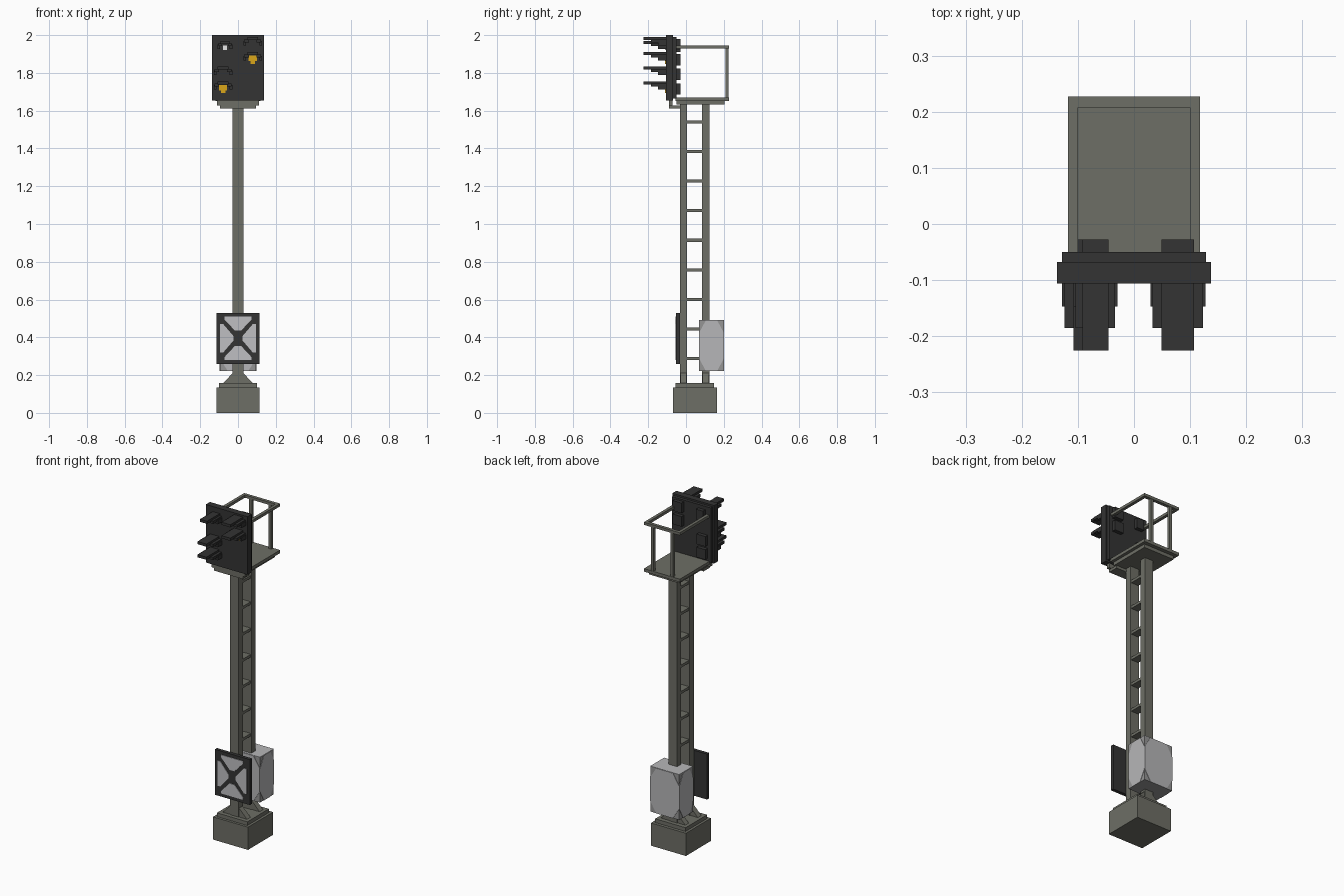
import bpy, bmesh, math
from mathutils import Vector

if "Cube" in bpy.data.objects:
    bpy.data.objects.remove(bpy.data.objects["Cube"])


def mat(name, rgb):
    m = bpy.data.materials.new(name)
    m.diffuse_color = (*rgb, 1)
    m.use_nodes = True
    m.node_tree.nodes["Principled BSDF"].inputs["Base Color"].default_value = m.diffuse_color
    return m


STEEL = mat("weathered_steel", (0.155, 0.158, 0.132))
BLACK = mat("matt_black", (0.033, 0.033, 0.033))
LIGHT = mat("light_grey", (0.47, 0.47, 0.48))
MID = mat("mid_grey", (0.30, 0.30, 0.30))
SIGN = mat("sign_white", (0.52, 0.52, 0.54))
AMBER = mat("amber_lens", (0.70, 0.38, 0.01))
WHITE = mat("white_lens", (0.80, 0.80, 0.80))


def finish(name, bm, m):
    bmesh.ops.recalc_face_normals(bm, faces=bm.faces)
    me = bpy.data.meshes.new(name)
    bm.to_mesh(me)
    bm.free()
    me.materials.append(m)
    ob = bpy.data.objects.new(name, me)
    bpy.context.collection.objects.link(ob)
    return ob


def boxes(name, m, *spans):
    """One object made of boxes, each (x0, x1, y0, y1, z0, z1)."""
    bm = bmesh.new()
    for x0, x1, y0, y1, z0, z1 in spans:
        vs = bmesh.ops.create_cube(bm, size=1)["verts"]
        for v in vs:
            v.co = Vector(((x0, x1)[v.co.x > 0], (y0, y1)[v.co.y > 0], (z0, z1)[v.co.z > 0]))
    return finish(name, bm, m)


def prism(name, m, pts, axis, a, b):
    """Extrude a 2D outline along x (pts are y,z) or y (pts are x,z)."""
    bm = bmesh.new()
    rings = []
    for d in (a, b):
        rings.append([bm.verts.new((d, p, q) if axis == "x" else (p, d, q)) for p, q in pts])
        bm.faces.new(rings[-1])
    for i in range(len(pts)):
        j = (i + 1) % len(pts)
        bm.faces.new((rings[0][i], rings[0][j], rings[1][j], rings[1][i]))
    return finish(name, bm, m)


# Foundation with a raised step
boxes("foundation", STEEL, (-.115, .115, -.07, .165, 0, .135))
boxes("foundation_step", STEEL, (-.1, .1, -.055, .147, .135, .157))

# Two mast posts with flared feet
for name, y0, y1 in (("front", -.033, .006), ("back", .085, .124)):
    boxes(name + "_post", STEEL, (-.028, .028, y0, y1, .157, 1.635))
    prism(name + "_post_foot", STEEL,
          [(-.08, .157), (.08, .157), (.028, .21), (-.028, .21)], "y", y0 + .003, y1 - .003)

# Ladder rungs between the posts
boxes("rungs", STEEL, *[(-.024, .024, .004, .087, z - .008, z + .008)
                        for z in [.288 + .1565 * i for i in range(9)]])

# Platform deck, under frame and front bracket
boxes("platform_deck", STEEL, (-.118, .118, -.055, .227, 1.652, 1.67))
boxes("platform_frame", STEEL, (-.1, .1, -.05, .205, 1.632, 1.652))
boxes("panel_bracket", STEEL, (-.095, .095, -.09, -.03, 1.612, 1.628),
      (-.11, .11, -.09, -.072, 1.628, 1.66))

# Guard rail
boxes("guard_rail", STEEL,
      (-.118, .118, .208, .227, 1.93, 1.946),
      *[(min(s * .1, s * .118), max(s * .1, s * .118), -.05, .208, 1.93, 1.946) for s in (-1, 1)],
      *[(s * .064 - .009, s * .064 + .009, .208, .225, 1.67, 1.93) for s in (-1, 1)])

# Signal panel
boxes("signal_panel", BLACK, (-.137, .137, -.106, -.068, 1.655, 2.0))
boxes("signal_panel_back", BLACK, (-.128, .128, -.068, -.05, 1.665, 1.99))

# Lamps: stepped hood, rear housing, lens
lamps = [("upper_left", -.069, 1.97, .8, WHITE), ("upper_right", .078, 1.99, 1, None),
         ("middle_right", .078, 1.91, 1, AMBER), ("middle_left", -.079, 1.833, 1, None),
         ("lower_left", -.079, 1.755, 1, AMBER)]
for name, x, top, k, lens in lamps:
    w1, w2 = .029 * k, .049 * k
    spans = [(x - w1, x + w1, -.225, -.1, top - .016, top)]
    for s in (-1, 1):
        a, b = sorted((x + s * (w1 - .008), x + s * (w2 - .004)))
        spans.append((a, b, -.185, -.1, top - .028, top - .012))
        a, b = sorted((x + s * (w2 - .014), x + s * w2))
        spans.append((a, b, -.147, -.1, top - .044, top - .02))
    boxes(name + "_hood", BLACK, *spans)
    zc = max(top, 1.98) - .04 if top > 1.95 else top - .04
    boxes(name + "_housing", BLACK, (x - w1, x + w1, -.055, -.028, zc - .03, zc + .03))
    if lens == AMBER:
        prism(name + "_lens", lens,
              [(x - .022, top - .018), (x + .022, top - .018), (x + .022, top - .048),
               (x + .012, top - .048), (x + .012, top - .062), (x - .012, top - .062),
               (x - .012, top - .048), (x - .022, top - .048)], "y", -.11, -.105)
    elif lens:
        boxes(name + "_lens", lens, (x - .01, x + .01, -.11, -.105, top - .05, top - .026))

# Crossed sign board: four light plates leave a dark cross
boxes("sign_board", BLACK, (-.115, .115, -.053, -.033, .26, .53))
cx, cz = 0, .395
for s, side in ((-1, "left"), (1, "right")):
    prism("sign_plate_" + side, SIGN,
          [(s * .096, cz - .075), (s * .096, cz + .075), (s * .078, cz + .075),
           (s * .024, cz + .012), (s * .024, cz - .012), (s * .078, cz - .075)], "y", -.056, -.052)
for s, side in ((-1, "bottom"), (1, "top")):
    prism("sign_plate_" + side, SIGN,
          [(-.072, cz + s * .115), (.072, cz + s * .115), (.072, cz + s * .1),
           (.016, cz + s * .04), (-.016, cz + s * .04), (-.072, cz + s * .1)], "y", -.056, -.052)

# Equipment cabinet with lighter worn panels
boxes("cabinet", MID, (-.095, .095, .07, .2, .222, .49))


def octagon(c, h, cut, z0=.222, z1=.49, cz=.065):
    return [(c - h, z0 + cz), (c - h + cut, z0), (c + h - cut, z0), (c + h, z0 + cz),
            (c + h, z1 - cz), (c + h - cut, z1), (c - h + cut, z1), (c - h, z1 - cz)]


for s, side in ((-1, "left"), (1, "right")):
    prism("cabinet_panel_" + side, LIGHT, octagon(.135, .065, .035), "x", s * .094, s * .097)
prism("cabinet_panel_back", LIGHT, octagon(0, .095, .04), "y", .199, .202)
prism("cabinet_panel_front", LIGHT, octagon(0, .095, .04), "y", .071, .068)
boxes("cabinet_top", LIGHT, (-.095, .095, .07, .2, .488, .492))
